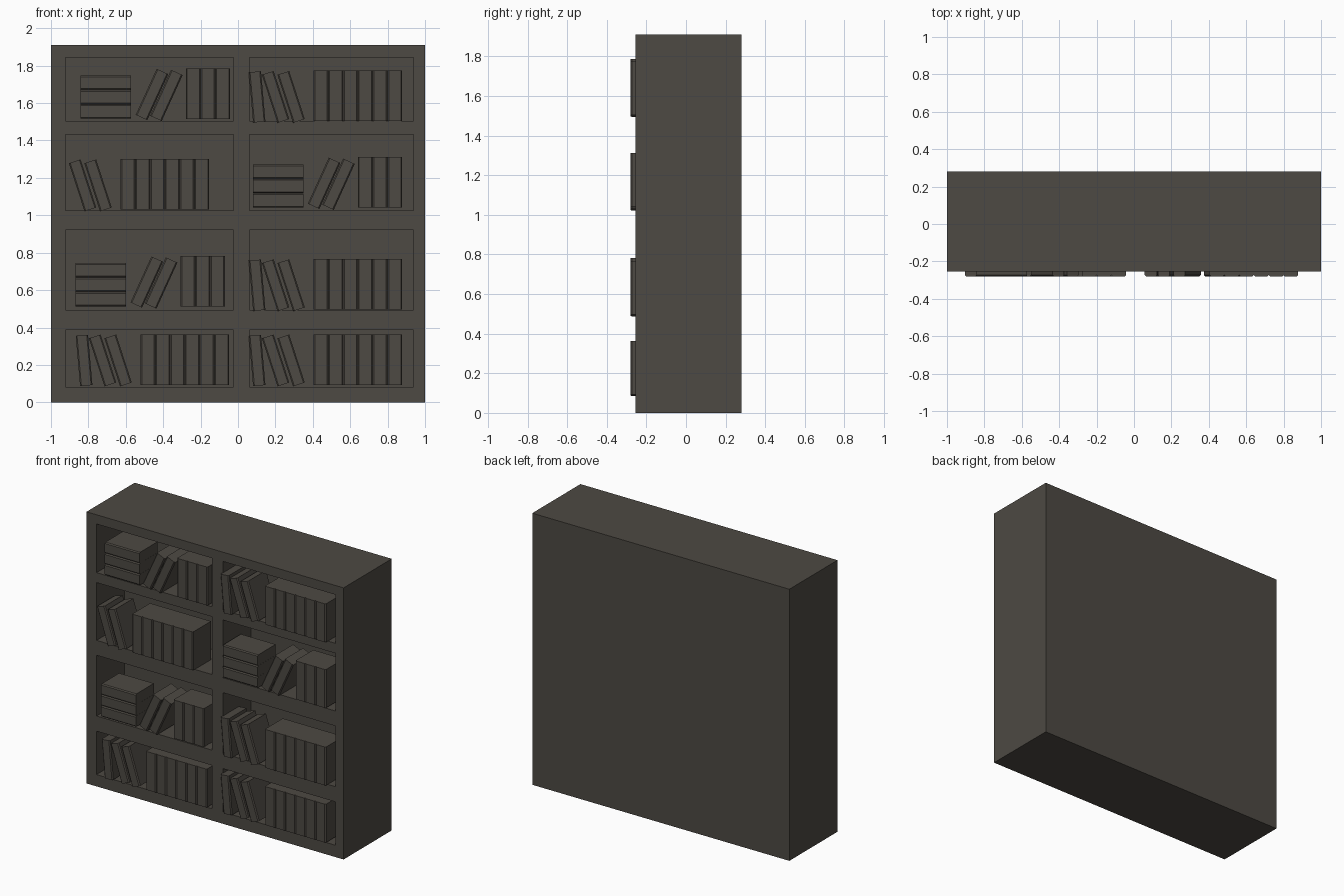
import bpy, bmesh
from math import radians
from mathutils import Matrix, Vector

if "Cube" in bpy.data.objects:
    bpy.data.objects.remove(bpy.data.objects["Cube"], do_unlink=True)

FRONT, BACK, NICHE = -0.255, 0.28, 0.055
BOOK_FRONT, BOOK_DEPTH = -0.28, 0.2
THICK, TALL = 0.079, 0.27

wood = bpy.data.materials.new("dark_weathered_wood")
wood.use_nodes = True
colour = (0.075, 0.067, 0.056, 1)
wood.diffuse_color = colour
wood.node_tree.nodes["Principled BSDF"].inputs["Base Color"].default_value = colour


def finish(bm, name):
    bmesh.ops.recalc_face_normals(bm, faces=bm.faces)
    mesh = bpy.data.meshes.new(name)
    bm.to_mesh(mesh)
    bm.free()
    mesh.materials.append(wood)
    obj = bpy.data.objects.new(name, mesh)
    bpy.context.collection.objects.link(obj)
    return obj


def bookcase():
    # front face as a grid whose odd cells become niches
    xs = [-1, -0.922, -0.024, 0.062, 0.938, 1]
    zs = [0, 0.083, 0.388, 0.495, 0.922, 1.027, 1.433, 1.503, 1.845, 1.91]
    bm = bmesh.new()
    grid = [[bm.verts.new((x, FRONT, z)) for z in zs] for x in xs]
    cells = []
    for i in range(len(xs) - 1):
        for k in range(len(zs) - 1):
            f = bm.faces.new((grid[i][k], grid[i + 1][k],
                              grid[i + 1][k + 1], grid[i][k + 1]))
            if i % 2 and k % 2:
                cells.append(f)
    rim = [e for e in bm.edges if e.is_boundary]
    # sides and back panel
    new = bmesh.ops.extrude_edge_only(bm, edges=rim)["geom"]
    verts = [g for g in new if isinstance(g, bmesh.types.BMVert)]
    bmesh.ops.translate(bm, verts=verts, vec=(0, BACK - FRONT, 0))
    bmesh.ops.holes_fill(bm, edges=[e for e in bm.edges if e.is_boundary])
    # niches pushed inward
    for f in cells:
        new = bmesh.ops.extrude_face_region(bm, geom=[f])["geom"]
        verts = [g for g in new if isinstance(g, bmesh.types.BMVert)]
        bmesh.ops.translate(bm, verts=verts, vec=(0, NICHE - FRONT, 0))
        if f.is_valid:
            bmesh.ops.delete(bm, geom=[f], context='FACES_ONLY')
    finish(bm, "bookcase")


def book(bm, x, z, tilt=0, thick=THICK, tall=TALL):
    # box with its two long spine edges chamfered
    part = bmesh.new()
    bmesh.ops.create_cube(part, size=1, matrix=Matrix.Diagonal((thick, BOOK_DEPTH, tall, 1)))
    spine = [e for e in part.edges
             if all(v.co.y < 0 for v in e.verts)
             and abs(e.verts[0].co.z - e.verts[1].co.z) > tall / 2]
    bmesh.ops.bevel(part, geom=spine, offset=0.007, segments=1, affect='EDGES')
    place = Matrix.Translation(Vector((x, BOOK_FRONT + BOOK_DEPTH / 2, z)))
    part.transform(place @ Matrix.Rotation(radians(tilt), 4, 'Y'))
    mesh = bpy.data.meshes.new("book_part")
    part.to_mesh(mesh)
    part.free()
    bm.from_mesh(mesh)
    bpy.data.meshes.remove(mesh)


def upright_row(bm, x, z, count):
    for i in range(count):
        book(bm, x + THICK * (i + 0.5), z + TALL / 2)


def stacked_group(name, x, z):
    # lying stack, two books leaning right, three upright
    bm = bmesh.new()
    for i in range(3):
        book(bm, x + 0.134, z + 0.077 * (i + 0.5), 90, 0.0765)
    book(bm, x + 0.38, z + 0.13, 24.5, 0.068)
    book(bm, x + 0.457, z + 0.125, 24.5, 0.068)
    upright_row(bm, x + 0.561, z, 3)
    finish(bm, name)


def leaning_group(name, x, z, leaning=3):
    # books leaning left, then six upright
    bm = bmesh.new()
    leans = [(-0.302, 5), (-0.203, 18), (-0.12, 18)]
    for dx, angle in leans[3 - leaning:]:
        book(bm, x + dx, z + 0.13, -angle, 0.066)
    upright_row(bm, x, z, 6)
    finish(bm, name)


bookcase()
stacked_group("top_right_books", -0.84, 1.516)
stacked_group("upper_left_books", 0.08, 1.041)
stacked_group("lower_right_books", -0.868, 0.513)
leaning_group("top_left_books", 0.404, 1.503)
leaning_group("upper_right_books", -0.628, 1.03, 2)
leaning_group("lower_left_books", 0.404, 0.496)
leaning_group("bottom_left_books", 0.404, 0.094)
leaning_group("bottom_right_books", -0.521, 0.094)
